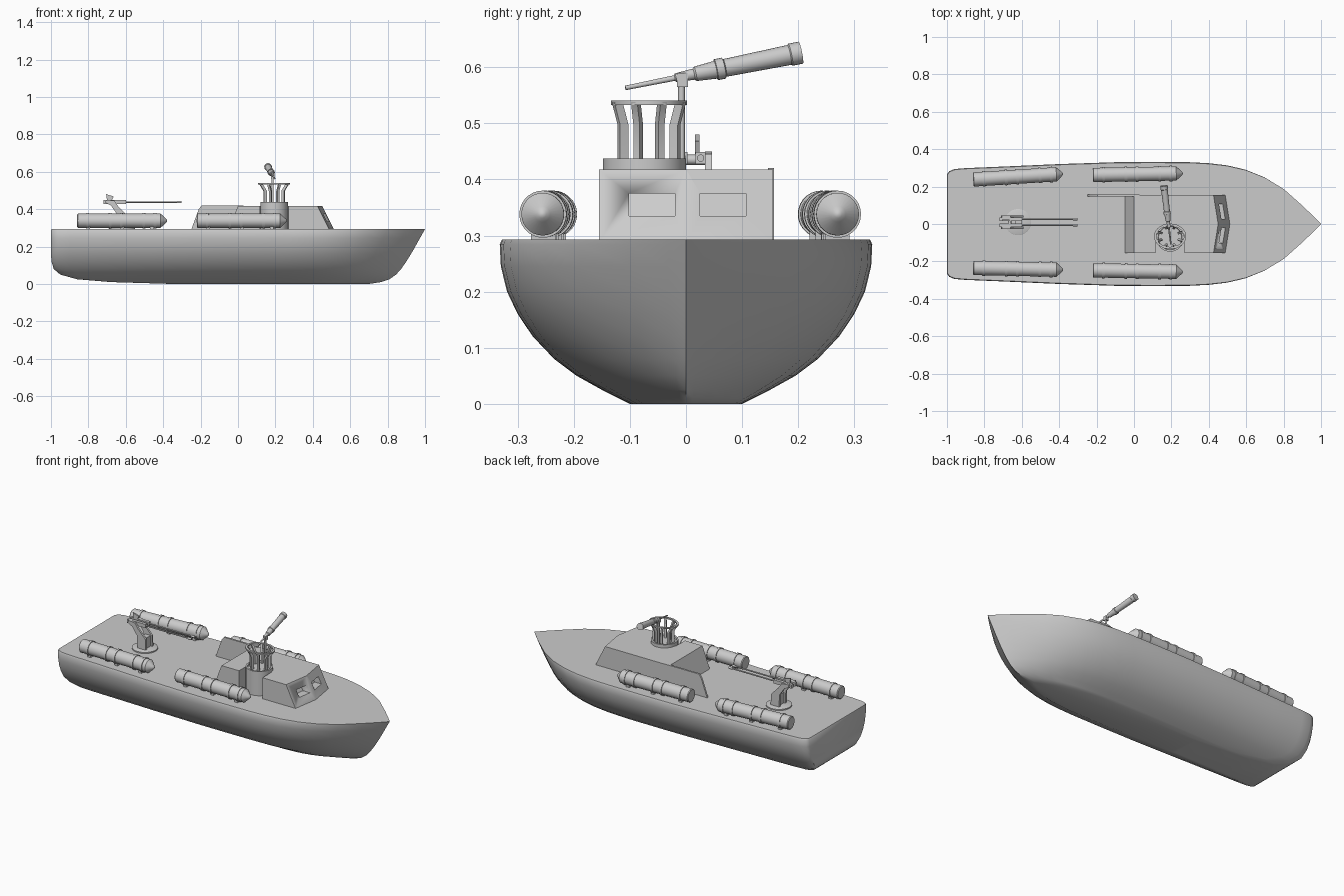
import bpy, bmesh, math
from mathutils import Vector

if "Cube" in bpy.data.objects:
    bpy.data.objects.remove(bpy.data.objects["Cube"])


def finish(name, verts, faces, angle=32):
    me = bpy.data.meshes.new(name)
    me.from_pydata([tuple(v) for v in verts], [], faces)
    bm = bmesh.new()
    bm.from_mesh(me)
    bmesh.ops.recalc_face_normals(bm, faces=bm.faces)
    bm.to_mesh(me)
    bm.free()
    me.polygons.foreach_set("use_smooth", [True] * len(me.polygons))
    me.set_sharp_from_angle(angle=math.radians(angle))
    ob = bpy.data.objects.new(name, me)
    bpy.context.scene.collection.objects.link(ob)
    return ob


def loft(name, rings, angle=32):
    """Join equal closed rings and cap both ends."""
    n = len(rings[0])
    verts = [v for r in rings for v in r]
    faces = [(k * n + i, k * n + (i + 1) % n, (k + 1) * n + (i + 1) % n, (k + 1) * n + i)
             for k in range(len(rings) - 1) for i in range(n)]
    faces += [tuple(range(n))[::-1], tuple(range((len(rings) - 1) * n, len(rings) * n))]
    return finish(name, verts, faces, angle)


def turned(name, a, b, profile, n=24):
    """Revolve (distance, radius) pairs about the axis from a towards b."""
    a, b = Vector(a), Vector(b)
    d = (b - a).normalized()
    q = d.to_track_quat('Z', 'Y')
    rings = [[a + d * t + q @ Vector((r * math.cos(2 * math.pi * i / n),
                                     r * math.sin(2 * math.pi * i / n), 0))
              for i in range(n)] for t, r in profile]
    return loft(name, rings)


def rod(name, a, b, r, n=12):
    return turned(name, a, b, [(0, r), ((Vector(b) - Vector(a)).length, r)], n)


def plate(name, pts, y0, y1):
    """Side profile in x, z given thickness along y."""
    return loft(name, [[(x, y, z) for x, z in pts] for y in (y0, y1)])


def box(name, x0, x1, y0, y1, z0, z1):
    return plate(name, [(x0, z0), (x1, z0), (x1, z1), (x0, z1)], y0, y1)


# Hull: waterline outlines lofted from keel to deck
levels = [(0, -.35, .70, .10), (.01, -.68, .765, .12), (.025, -.86, .81, .15),
          (.05, -.95, .845, .195), (.08, -.985, .872, .235), (.12, -.997, .90, .273),
          (.16, -1, .925, .30), (.2, -1, .948, .319), (.245, -1, .973, .33),
          (.284, -1, .995, .332), (.293, -.997, 1, .328)]
plan = [(0, .80), (.006, .85), (.02, .885), (.05, .90), (.15, .925), (.3, .965), (.45, .995),
        (.55, 1), (.65, .995), (.7, .98), (.75, .945), (.8, .875), (.85, .755), (.9, .57),
        (.95, .3), (.985, .095)]
rings = []
for z, xs, xb, w in levels:
    side = [(xs + u * (xb - xs), w * p, z) for u, p in plan]
    rings.append(side + [(xb, 0, z)] + [(x, -y, z) for x, y, _ in reversed(side)])
loft("hull", rings, 40)

# Cabin with raked ends and a notch for the turret tub
low = [(-.05, .155), (-.05, -.155), (.115, -.155), (.115, -.07), (.27, -.07), (.27, -.155),
       (.49, -.155), (.515, 0), (.49, .155)]
high = [(0, .155), (0, -.155), (.115, -.155), (.115, -.07), (.27, -.07), (.27, -.155),
        (.425, -.155), (.45, 0), (.425, .155)]
cabin = loft("cabin", [[(x, y, .288) for x, y in low], [(x, y, .418) for x, y in high]])

# Windscreen openings cut into the raked front
for y0, y1 in ((-.102, -.02), (.025, .107)):
    cut = plate("window_cutter", [(.45 - .02, .375), (.415, .335), (.6, .335), (.6, .375)], y0, y1)
    # inner wall of each recess follows the rake
    mx = .0
    for v, x in zip(cut.data.vertices, [.422, .442, .6, .6] * 2):
        v.co.x = x - (.012 if abs(v.co.y) > .08 and x < .5 else 0)
    cut.hide_render = True
    cut.hide_viewport = True
    m = cabin.modifiers.new("window", 'BOOLEAN')
    m.object = cut
    m.solver = 'EXACT'

# Long side wall behind the cabin
plate("cabin_wing", [(-.25, .29), (0, .29), (.03, .42), (-.195, .42), (-.21, .40)], .146, .157)

# Turret tub and flared cage
cx, cy = .193, -.066
turned("turret_tub", (cx, cy - .008, .288), (cx, cy - .008, 1),
       [(0, .074), (.149, .074), (.149, .064), (.14, .062)], 32)


def around(a, rx, ry, z):
    return Vector((cx + rx * math.cos(a), cy + ry * math.sin(a), z))


for i in range(8):
    a = math.radians(22.5 + 45 * i)
    t = Vector((-math.sin(a), math.cos(a), 0)) * .006
    out = Vector((math.cos(a), math.sin(a), 0)) * .008
    post = []
    for rx, ry, z in ((.052, .05, .425), (.052, .05, .497), (.078, .061, .537)):
        p = around(a, rx, ry, z)
        post.append([p - t - out, p + t - out, p + t + out, p - t + out])
    loft("turret_post", post)
n = 40
verts, faces = [], []
for i in range(n):
    a = 2 * math.pi * i / n
    verts += [around(a, .086, .068, .533), around(a, .086, .068, .541),
              around(a, .074, .056, .541), around(a, .074, .056, .533)]
    for k in range(4):
        j = (i + 1) % n
        faces.append((4 * i + k, 4 * i + (k + 1) % 4, 4 * j + (k + 1) % 4, 4 * j + k))
finish("turret_ring", verts, faces)

# Turret gun on its pin
rod("gun_pin", (.185, -.008, .43), (.185, -.008, .585), .006)
turned("turret_gun", (.197, -.108, .563), (.16, .205, .626),
       [(0, .004), (.09, .005), (.092, .008), (.125, .010), (.128, .013), (.165, .016),
        (.166, .019), (.18, .019), (.182, .016), (.30, .018), (.302, .02), (.321, .02)], 20)
box("gun_yoke", .176, .194, -.016, .004, .565, .59)

# Four torpedo tubes with bands and pointed noses
tubes = [(-.86, .238, .268), (-.22, .262, .271), (-.86, -.235, -.245), (-.22, -.248, -.256)]
for x, ya, yb in tubes:
    a, b = Vector((x, ya, .338)), Vector((x + .48, yb, .338))
    prof = [(0, .034), (.004, .038)]
    for s in (.05, .17, .23, .35, .41):
        prof += [(s, .038), (s, .042), (s + .014, .042), (s + .014, .038)]
    prof += [(.446, .038), (.472, .014), (.479, .007), (.481, .002)]
    turned("torpedo_tube", a, b, prof, 28)
    for s in (.06, .24, .4):
        p = a.lerp(b, s / .48)
        box("tube_chock", p.x - .01, p.x + .01, p.y - .022, p.y + .022, .29, .31)

# Aft twin gun: base, cranked side plates, cradle, barrels
gy = .01
turned("aft_gun_base", (-.62, gy, .288), (-.62, gy, 1), [(0, .07), (.012, .07), (.014, .066)], 32)
arm = [(-.645, .30), (-.59, .30), (-.592, .365), (-.64, .415), (-.66, .445), (-.705, .45),
       (-.71, .435), (-.68, .42), (-.648, .375)]
for s in (-1, 1):
    plate("aft_gun_arm", arm, gy + s * .03 - .006, gy + s * .03 + .006)
    rod("aft_gun_barrel", (-.62, gy + s * .016, .438), (-.305, gy + s * .016, .438), .004)
    rod("aft_gun_muzzle", (-.325, gy + s * .016, .438), (-.302, gy + s * .016, .438), .0065)
    box("aft_gun_breech", -.72, -.6, gy + s * .016 - .009, gy + s * .016 + .009, .427, .449)
box("aft_gun_column", -.635, -.6, gy - .028, gy + .028, .30, .365)
rod("aft_gun_trunnion", (-.665, gy - .034, .435), (-.665, gy + .034, .435), .009)
plate("aft_gun_sight", [(-.70, .445), (-.675, .445), (-.665, .468), (-.685, .474), (-.705, .48)],
      gy + .006, gy + .014)
